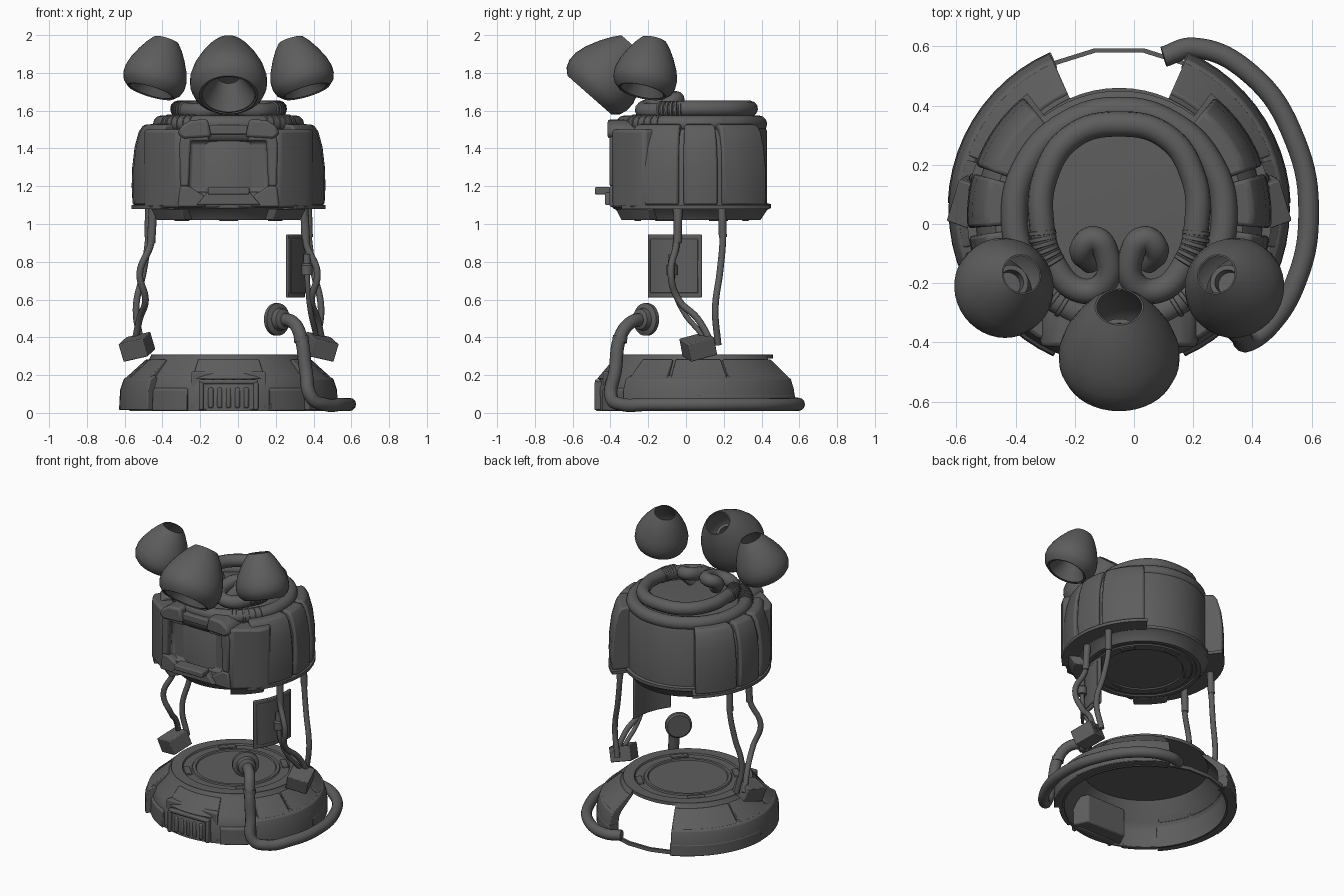
import bpy, bmesh
from math import sin, cos, radians, pi
from mathutils import Vector, Matrix, Euler

if "Cube" in bpy.data.objects:
    bpy.data.objects.remove(bpy.data.objects["Cube"])

CX = -0.05                      # symmetry plane of the body
BASE = (CX, 0.05, 0)            # base axis
DRUM = (CX, 0.03, 0)            # upper body axis
DARK = bpy.data.materials.new('dark_metal')
DARK.diffuse_color = (.11, .11, .11, 1)
DARK.use_nodes = True
DARK.node_tree.nodes["Principled BSDF"].inputs["Base Color"].default_value = DARK.diffuse_color


def finish(ob, angle=35):
    bpy.ops.object.select_all(action='DESELECT')
    ob.select_set(True)
    bpy.context.view_layer.objects.active = ob
    ob.data.materials.clear()
    ob.data.materials.append(DARK)
    bpy.ops.object.shade_smooth_by_angle(angle=radians(angle))
    return ob


def from_bmesh(name, bm, bevel=0):
    bmesh.ops.remove_doubles(bm, verts=bm.verts, dist=1e-5)
    bmesh.ops.recalc_face_normals(bm, faces=bm.faces)
    me = bpy.data.meshes.new(name)
    bm.to_mesh(me)
    bm.free()
    ob = bpy.data.objects.new(name, me)
    bpy.context.collection.objects.link(ob)
    if bevel:
        m = ob.modifiers.new('bevel', 'BEVEL')
        m.width, m.segments, m.limit_method = bevel, 2, 'ANGLE'
    return finish(ob)


def sweep(name, prof, a0=0, a1=360, loc=(0, 0, 0), axis=(0, 0, 1), scale=1, step=6, bevel=0):
    """Turn a closed (radius, height) profile about an axis, fully or as a capped arc."""
    bm = bmesh.new()
    full = a1 - a0 >= 360
    n = max(2, round((a1 - a0) / step))
    rot = Vector(axis).to_track_quat('Z', 'Y').to_matrix().to_4x4() if axis != (0, 0, 1) else Matrix()
    mat = Matrix.Translation(loc) @ rot @ Matrix.Scale(scale, 4)
    rings = []
    for i in range(n if full else n + 1):
        a = radians(a0 + (a1 - a0) * i / n)
        rings.append([bm.verts.new(mat @ Vector((r * cos(a), r * sin(a), z))) for r, z in prof])
    k = len(prof)
    for i in range(n):
        A, B = rings[i], rings[(i + 1) % len(rings)]
        for j in range(k):
            bm.faces.new((A[j], B[j], B[(j + 1) % k], A[(j + 1) % k]))
    if not full:
        bm.faces.new(rings[0])
        bm.faces.new(rings[-1])
    return from_bmesh(name, bm, bevel)


def pair(name, prof, a0, a1, **kw):
    """Arc on the right plus its mirror on the left."""
    sweep(name + '_right', prof, a0, a1, **kw)
    sweep(name + '_left', prof, 180 - a1, 180 - a0, **kw)


def box(name, loc, size, rot=(0, 0, 0), bevel=0.008):
    bm = bmesh.new()
    mat = Matrix.Translation(loc) @ Euler([radians(a) for a in rot]).to_matrix().to_4x4()
    bmesh.ops.create_cube(bm, size=1, matrix=mat @ Matrix.Diagonal((*size, 1)))
    return from_bmesh(name, bm, bevel)


def prism(name, pts, h0, h1, upright=False, bevel=0.01):
    """Extrude an outline: a plan along z, or an (x, z) outline along y."""
    bm = bmesh.new()
    put = (lambda p, h: (CX + p[0], h, p[1])) if upright else (lambda p, h: (CX + p[0], p[1], h))
    lo, hi = ([bm.verts.new(put(p, h)) for p in pts] for h in (h0, h1))
    bm.faces.new(lo)
    bm.faces.new(hi)
    for i in range(len(pts)):
        j = (i + 1) % len(pts)
        bm.faces.new((lo[i], lo[j], hi[j], hi[i]))
    return from_bmesh(name, bm, bevel)


def tube(name, pts, r, cyclic=False):
    cu = bpy.data.curves.new(name, 'CURVE')
    cu.dimensions, cu.bevel_depth, cu.bevel_resolution = '3D', r, 4
    cu.resolution_u, cu.use_fill_caps = 8, True
    sp = cu.splines.new('BEZIER')
    sp.bezier_points.add(len(pts) - 1)
    sp.use_cyclic_u = cyclic
    for b, p in zip(sp.bezier_points, pts):
        b.co = p
        b.handle_left_type = b.handle_right_type = 'AUTO'
    ob = bpy.data.objects.new(name, cu)
    bpy.context.collection.objects.link(ob)
    bpy.ops.object.select_all(action='DESELECT')
    ob.select_set(True)
    bpy.context.view_layer.objects.active = ob
    bpy.ops.object.convert(target='MESH')
    return finish(bpy.context.view_layer.objects.active, 50)


def rib(name, loc, axis, r):
    sweep(name, [(r * .9, -.009), (r * 1.1, -.006), (r * 1.1, .006), (r * .9, .009)], loc=loc, axis=axis, step=20)


# --- base: hollow shell open at the back, rim strip, top plate ---
sweep('base_shell', [(.525, .01), (.53, .13), (.505, .19), (.42, .285), (.41, .305), (.395, .298),
                     (.405, .275), (.49, .18), (.515, .13), (.512, .01)], 114, 426, loc=BASE)
sweep('base_back_rim', [(.535, .01), (.55, .01), (.55, .035), (.535, .035)], 64, 116, loc=BASE, step=17)
sweep('base_top_plate', [(0, .288), (.41, .288), (.41, .31), (.34, .31), (.335, .3), (.28, .3),
                         (.275, .308), (.255, .308), (.25, .3), (0, .3)], loc=BASE)
for a in range(45, 360, 90):
    p = radians(a)
    box('base_top_block', (CX + .31 * cos(p), .05 + .31 * sin(p), .303), (.04, .11, .014), (0, 0, a), .004)
side = [(.52, .015), (.577, .015), (.575, .12), (.555, .18), (.52, .2), (.5, .18)]
low_side = [(.52, .015), (.58, .015), (.578, .09), (.565, .1), (.52, .1)]
pair('base_side_panel', side, -42, 66, loc=BASE, bevel=.006)
pair('base_rear_step', low_side, 2, 66.4, loc=BASE, bevel=.004)
slope = [(.49, .175), (.545, .185), (.437, .283), (.415, .275)]
for a0, a1 in ((-40, -16), (-14, 18), (19.5, 66)):
    pair('base_slope_panel', slope, a0, a1, loc=BASE, bevel=.005)
pair('base_front_panel', [(.51, .012), (.545, .012), (.542, .12), (.52, .14)], -66, -42, loc=BASE, bevel=.005)
# front slope panel and ribbed vent
sweep('front_slope_panel', [(.49, .175), (.522, .18), (.433, .285), (.41, .28)], -112, -68, loc=BASE, bevel=.005)
box('vent_back', (CX, -.44, .09), (.3, .05, .15))
box('vent_top', (CX, -.465, .165), (.31, .035, .025))
prism('vent_inner_housing', [(-.2, -.44), (.2, -.44), (.15, -.33), (-.15, -.33)], .02, .22)
for s in (-1, 1):
    box('vent_side', (CX + s * .145, -.465, .09), (.025, .04, .15))
for i in range(5):
    box('vent_rib', (CX + (i - 2) * .047, -.468, .08), (.027, .03, .11), bevel=.01)
sweep('vent_latch', [(0, -.02), (.035, -.02), (.03, .008), (0, .008)], loc=(CX, -.44, .185), axis=(0, -.7, .7), step=20)

# --- upper drum ---
sweep('drum', [(0, 1.03), (.25, 1.03), (.255, 1.022), (.31, 1.022), (.315, 1.03), (.335, 1.03), (.34, 1.022),
               (.365, 1.022), (.40, 1.075), (.42, 1.085), (.42, 1.105), (.40, 1.11), (.40, 1.49),
               (.385, 1.52), (.30, 1.53), (0, 1.53)], loc=DRUM, step=5)
for a in range(30, 390, 60):
    p = radians(a)
    box('drum_bottom_block', (CX + .285 * cos(p), .03 + .285 * sin(p), 1.022), (.035, .1, .012), (0, 0, a), .003)
# padded side panels: three tall bulging pads per side over a core
pad = [(.37, 1.1), (.508, 1.1), (.513, 1.2), (.510, 1.3), (.497, 1.41), (.475, 1.49), (.45, 1.525), (.39, 1.53), (.37, 1.5)]
core = [(.36, 1.09), (.487, 1.09), (.485, 1.38), (.46, 1.46), (.42, 1.5), (.36, 1.5)]
pair('side_core', core, -44, 50, loc=DRUM)
for a0, a1 in ((-42, -8), (-5, 16), (19, 51)):
    pair('side_pad', pad, a0, a1, loc=DRUM, bevel=.012)
pair('side_flange', [(.39, 1.08), (.515, 1.08), (.515, 1.1), (.39, 1.1)], -46, 53, loc=DRUM)
pair('side_skirt', [(.36, 1.02), (.44, 1.02), (.475, 1.08), (.36, 1.08)], -58, -30, loc=DRUM, bevel=.005)

# --- front visor: faceted block with window recess and frame ---
visor = prism('visor', [(-.38, -.1), (-.45, -.22), (-.41, -.29), (-.27, -.39), (.27, -.39), (.41, -.29),
                        (.45, -.22), (.38, -.1)], 1.085, 1.5, bevel=.015)
cutter = box('window_cutter', (CX, -.40, 1.305), (.42, .1, .27), bevel=.02)
cutter.hide_render = True
cutter.hide_set(True)
cut = visor.modifiers.new('window', 'BOOLEAN')
cut.object, cut.operation = cutter, 'DIFFERENCE'
for s in (-1, 1):
    prism('visor_frame', [(s * x, z) for x, z in ((.21, 1.2), (.255, 1.2), (.26, 1.42), (.25, 1.47), (.12, 1.5),
                          (.1, 1.44), (.2, 1.44))], -.405, -.36, True)
    prism('visor_brow', [(s * x, z) for x, z in ((.09, 1.46), (.24, 1.45), (.27, 1.48), (.25, 1.52), (.2, 1.55),
                         (.11, 1.555))], -.415, -.25, True, .015)
    prism('visor_jaw', [(s * x, z) for x, z in ((.12, 1.09), (.27, 1.09), (.255, 1.2), (.21, 1.2), (.13, 1.15))],
          -.405, -.34, True)
box('brow_bridge', (CX, -.33, 1.5), (.2, .14, .05))
prism('chin_trim', [(-.17, 1.1), (.17, 1.1), (.11, 1.17), (-.11, 1.17)], -.43, -.34, True)
box('chin_lip', (CX, -.44, 1.175), (.22, .085, .04))

# --- coiled hoses on top ---
tube('lower_coil', [(CX + .355 * cos(i * pi / 6), .03 + .355 * sin(i * pi / 6), 1.53) for i in range(12)], .045, True)
half = [(.16, .295, 1.61), (.25, .16, 1.61), (.262, 0, 1.61), (.225, -.13, 1.6), (.13, -.225, 1.6), (.05, -.2, 1.62),
        (.043, -.1, 1.65), (.085, -.05, 1.66), (.125, -.085, 1.64), (.09, -.13, 1.58)]
tube('upper_coil', [(CX - x, y, z) for x, y, z in reversed(half)] + [(CX, .338, 1.61)]
     + [(CX + x, y, z) for x, y, z in half], .043)
for s in (-1, 1):
    for i in range(6):
        a = radians(-58 + i * 6)
        rib('lower_coil_rib', (CX + s * .355 * cos(a), .03 + .355 * sin(a), 1.53), (-s * sin(a), cos(a), 0), .045)
        t = i / 6
        rib('upper_coil_rib', (CX + s * (.26 - .045 * t * t), -.03 - .12 * t, 1.605), (s * (.1 + .6 * t), 1, .01), .043)

# --- three lamps: hollow egg shades open at both ends, with a socket inside ---
shade = [(.082, 0), (.115, .04), (.152, .1), (.186, .17), (.203, .23), (.203, .28), (.188, .32), (.155, .35)]
shell = shade + [(r - .006, z) for r, z in reversed(shade)]
socket = [(.148, .345), (.085, .22), (.07, .14), (.05, .14), (.05, .19), (.0, .19), (0, .21), (.06, .215), (.14, .345)]


def lamp(name, top, axis, scale):
    sweep(name + '_shade', shell, loc=top, axis=axis, scale=scale, step=9)
    sweep(name + '_socket', socket, loc=top, axis=axis, scale=scale, step=12)


lamp('front_lamp', (CX, -.28, 1.945), (0, -.66, -.75), 1)
for s in (-1, 1):
    lamp('side_lamp', (CX + s * .33, -.17, 1.972), (s * .085, -.065, -.28), .83)

# --- hanging cables and their end boxes ---
for s in (-1, 1):
    m = lambda pts: [(CX + s * x, y, z) for x, y, z in pts]
    tube('front_cable', m([(.40, -.05, 1.1), (.41, -.05, .9), (.47, -.08, .74), (.44, -.04, .6),
                           (.47, .06, .5), (.50, .14, .36)]), .018)
    tube('rear_cable', m([(.42, .19, 1.1), (.425, .195, .92), (.45, .18, .75), (.49, .155, .55), (.46, .17, .36)]), .018)
    tube('cable_sleeve', m([(.40, -.04, 1.1), (.41, -.045, .9)]), .022)
    tube('cable_sleeve', m([(.42, .19, 1.1), (.425, .195, .93)]), .022)
    box('cable_box', (CX + s * .485, .065, .35), (.14, .15, .10), (15, s * 12, s * 20), .005)

# --- curved wall plate with plug on the right ---
sweep('wall_plate', [(.388, .61), (.405, .61), (.405, .945), (.388, .945)], -39, 5, loc=BASE, bevel=.006)
sweep('wall_plate_inset', [(.40, .635), (.41, .635), (.41, .92), (.40, .92)], -36, 2, loc=BASE, bevel=.004)
sweep('plug', [(0, .73), (.03, .73), (.03, .78), (.02, .79), (.018, .84), (0, .84)], loc=(.365, -.075, 0), step=20)
tube('plug_cable', [(.365, -.075, .75), (.37, -.065, .66), (.385, -.01, .53), (.41, .08, .42), (.42, .13, .35)], .014)

# --- thick floor hose rising to a round end cap ---
tube('floor_hose', [(.10, .565, .05), (.2, .595, .045), (.39, .51, .045), (.545, .28, .045), (.59, .02, .045),
                    (.545, -.2, .045), (.46, -.34, .045), (.39, -.395, .08), (.36, -.375, .22), (.33, -.345, .41),
                    (.29, -.29, .48), (.21, -.21, .495)], .035)
sweep('hose_end_cap', [(0, -.02), (.075, -.02), (.086, -.01), (.086, .012), (.06, .022), (.055, .05), (.04, .06),
                       (0, .06)], loc=(.205, -.21, .495), axis=(.7, -.7, 0), step=12)
sweep('hose_collar', [(.02, -.015), (.039, -.015), (.039, .015), (.02, .015)], loc=(.335, -.35, .39),
      axis=(.1, -.15, -1), step=20)
